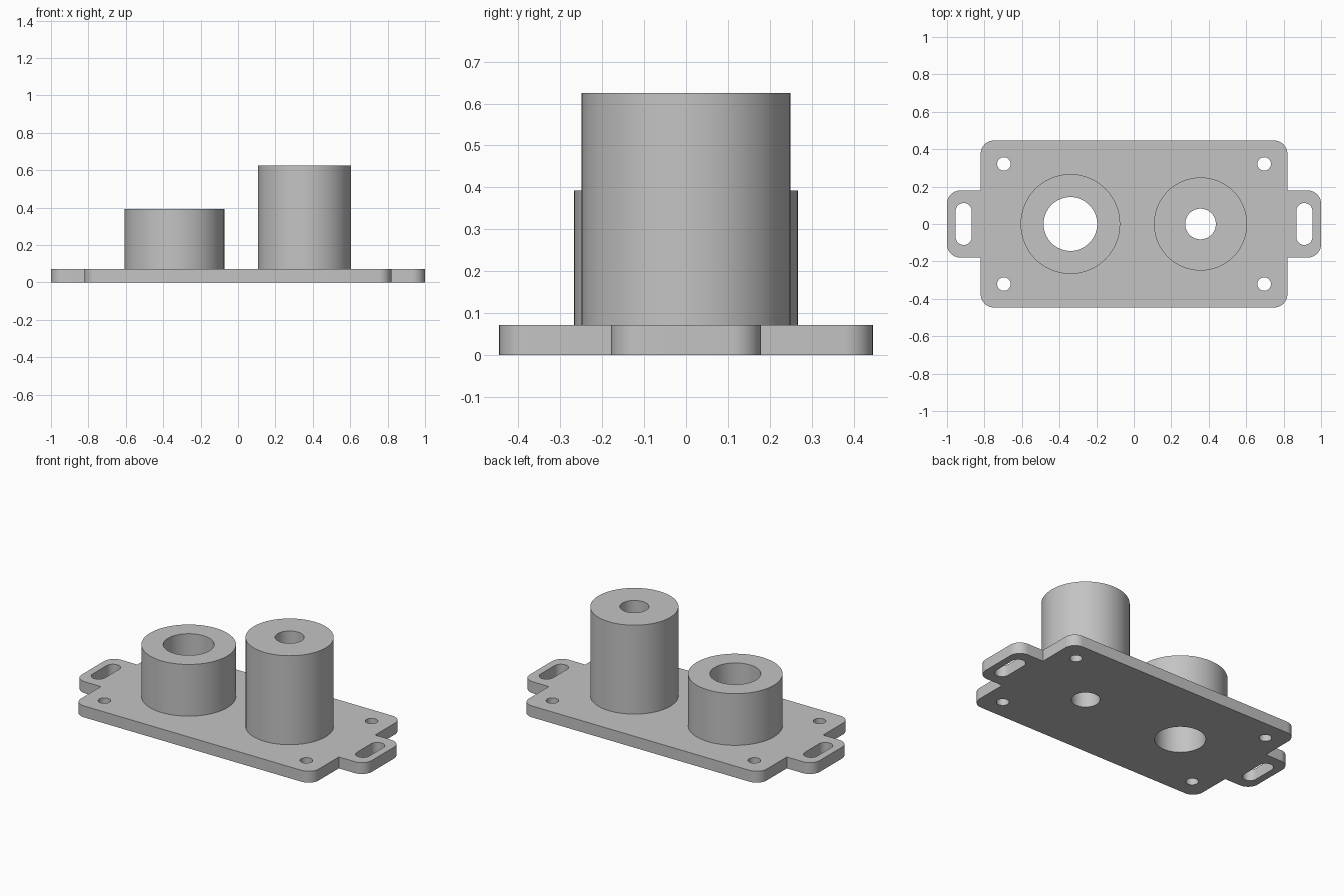
import bpy, bmesh
from math import sin, cos, pi

cube = bpy.data.objects.get("Cube")
if cube:
    bpy.data.objects.remove(cube, do_unlink=True)

# One plain grey for the whole part
GREY = (0.55, 0.55, 0.55, 1)
grey = bpy.data.materials.new("grey metal")
grey.use_nodes = True
grey.diffuse_color = GREY
for node in grey.node_tree.nodes:
    if node.type == 'BSDF_PRINCIPLED':
        node.inputs["Base Color"].default_value = GREY


def arc(cx, cy, r, start, end, steps):
    """Points on an arc, angles in half turns."""
    angles = [pi * (start + (end - start) * i / steps) for i in range(steps + 1)]
    return [(cx + r * cos(a), cy + r * sin(a)) for a in angles]


def circle(cx, cy, r, steps=64):
    return arc(cx, cy, r, 0, 2, steps)[:-1]


def slot(cx, half_width, half_length):
    y = half_length - half_width
    return arc(cx, y, half_width, 0, 1, 16) + arc(cx, -y, half_width, 1, 2, 16)


def prism(name, loops, z0, z1):
    """Solid with the first loop as outline and the other loops as holes."""
    bm = bmesh.new()
    caps = ([], [])
    for loop in loops:
        n = len(loop)
        rings = [[bm.verts.new((x, y, z)) for x, y in loop] for z in (z0, z1)]
        for ring, cap in zip(rings, caps):
            cap.extend(bm.edges.new((ring[i], ring[(i + 1) % n])) for i in range(n))
        low, high = rings
        for i in range(n):
            j = (i + 1) % n
            bm.faces.new((low[i], low[j], high[j], high[i]))
    for cap in caps:
        bmesh.ops.triangle_fill(bm, edges=cap, use_beauty=True, normal=(0, 0, 1))
    bmesh.ops.recalc_face_normals(bm, faces=bm.faces[:])
    mesh = bpy.data.meshes.new(name)
    bm.to_mesh(mesh)
    bm.free()
    mesh.materials.append(grey)
    obj = bpy.data.objects.new(name, mesh)
    bpy.context.collection.objects.link(obj)
    bpy.ops.object.select_all(action='DESELECT')
    obj.select_set(True)
    bpy.context.view_layer.objects.active = obj
    bpy.ops.object.shade_smooth_by_angle(angle=pi / 6)
    return obj


PLATE_X, PLATE_Y, PLATE_TOP = 0.82, 0.446, 0.071
TAB_X, TAB_Y = 1.0, 0.179
CORNER = 0.07

# Plate outline with end tabs: one quarter, mirrored round
quarter = (arc(TAB_X - CORNER, TAB_Y - CORNER, CORNER, 0, 0.5, 10)
           + [(PLATE_X, TAB_Y)]
           + arc(PLATE_X - CORNER, PLATE_Y - CORNER, CORNER, 0, 0.5, 10))
half = quarter + [(-x, y) for x, y in reversed(quarter)]
outline = half + [(-x, -y) for x, y in half]

# Bosses: name, centre x, outer radius, bore radius, top
bosses = [("wide_boss", -0.34, 0.267, 0.144, 0.393),
          ("tall_boss", 0.356, 0.249, 0.082, 0.625)]

# Base plate with screw holes, slots and bores
holes = [circle(sx * 0.696, sy * 0.321, 0.036, 32) for sx in (-1, 1) for sy in (-1, 1)]
holes += [slot(sx * 0.911, 0.043, 0.112) for sx in (-1, 1)]
holes += [circle(cx, 0, bore) for _, cx, _, bore, _ in bosses]
prism("base_plate", [outline] + holes, 0, PLATE_TOP)

# Hollow bosses standing on the plate
for name, cx, radius, bore, top in bosses:
    prism(name, [circle(cx, 0, radius), circle(cx, 0, bore)], PLATE_TOP, top)
